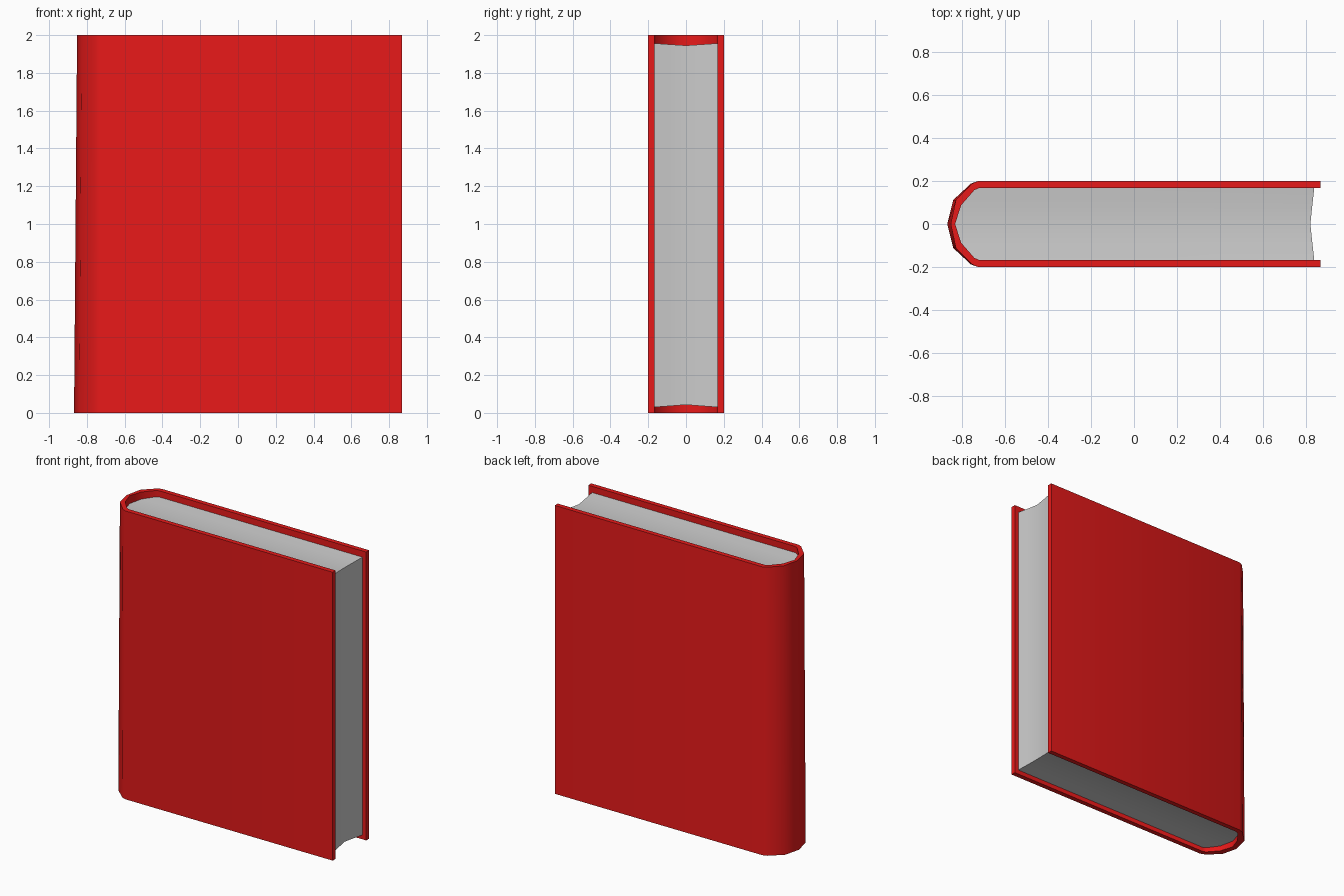
import bpy, bmesh, math

if "Cube" in bpy.data.objects:
    bpy.data.objects.remove(bpy.data.objects["Cube"])


def paint(obj, name, rgb):
    mat = bpy.data.materials.new(name)
    mat.diffuse_color = (*rgb, 1)
    mat.use_nodes = True
    mat.node_tree.nodes["Principled BSDF"].inputs["Base Color"].default_value = mat.diffuse_color
    obj.data.materials.append(mat)


def loft(name, rings):
    """Join four-cornered rings into a closed solid, capped at both ends."""
    bm = bmesh.new()
    rows = [[bm.verts.new(p) for p in ring] for ring in rings]
    for a, b in zip(rows, rows[1:]):
        for i in range(4):
            j = (i + 1) % 4
            bm.faces.new((a[i], a[j], b[j], b[i]))
    bm.faces.new(rows[0])
    bm.faces.new(rows[-1])
    bmesh.ops.recalc_face_normals(bm, faces=bm.faces[:])
    mesh = bpy.data.meshes.new(name)
    bm.to_mesh(mesh)
    bm.free()
    obj = bpy.data.objects.new(name, mesh)
    bpy.context.collection.objects.link(obj)
    bpy.ops.object.select_all(action='DESELECT')
    obj.select_set(True)
    bpy.context.view_layer.objects.active = obj
    bpy.ops.object.shade_smooth_by_angle(angle=math.radians(40))
    return obj


def mirrored(half):
    """Extend a half list of (.., y, ..) rings to the other side of y = 0."""
    return half + [[(x, -y, z) for x, y, z in ring] for ring in half[-2::-1]]


# Cover: outer point, inner point, and outward lean of the spine at its foot
cover_half = [
    ((0.867, -0.20), (0.867, -0.167), 0.0),
    ((-0.725, -0.20), (-0.72, -0.167), 0.0),
    ((-0.752, -0.188), (-0.742, -0.158), 0.006),
    ((-0.828, -0.112), (-0.803, -0.088), 0.012),
    ((-0.852, 0.0), (-0.832, 0.0), 0.016),
]
cover = loft("cover", mirrored([
    [(ox - lean, oy, 0), (ox, oy, 2), (ix, iy, 2), (ix, iy, 0)]
    for (ox, oy), (ix, iy), lean in cover_half]))
paint(cover, "cover_red", (0.8, 0.01, 0.01))

# Page block: hollowed fore edge, slightly dished top and bottom
# y, spine x, fore edge x, bottom z, top z
page_half = [
    (-0.167, -0.72, 0.838, 0.030, 1.957),
    (-0.158, -0.742, 0.837, 0.031, 1.956),
    (-0.088, -0.803, 0.829, 0.036, 1.951),
    (0.0, -0.832, 0.820, 0.043, 1.945),
]
loft("pages", mirrored([
    [(s, y, b), (f, y, b), (f, y, t), (s, y, t)]
    for y, s, f, b, t in page_half]))
